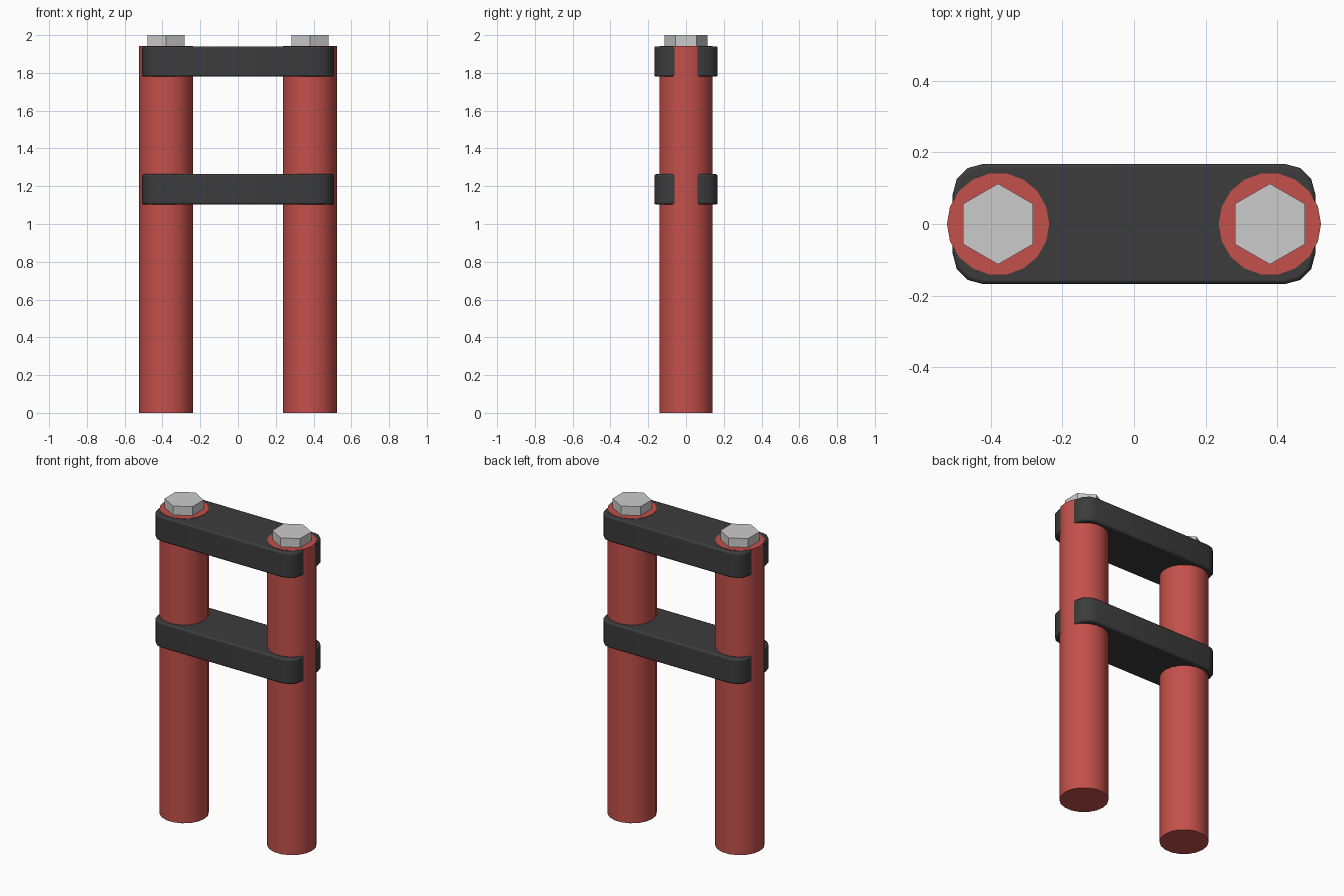
import bpy, bmesh
from math import sin, cos, pi, radians

if "Cube" in bpy.data.objects:
    bpy.data.objects.remove(bpy.data.objects["Cube"])


def material(name, rgb):
    m = bpy.data.materials.new(name)
    m.diffuse_color = (*rgb, 1)
    m.use_nodes = True
    m.node_tree.nodes["Principled BSDF"].inputs["Base Color"].default_value = m.diffuse_color
    return m


red = material("red_paint", (0.55, 0.08, 0.07))
black = material("dark_rubber", (0.045, 0.045, 0.047))


def ngon(n, r, cx=0, start=0):
    return [(cx + r * cos(start + 2 * pi * i / n), r * sin(start + 2 * pi * i / n))
            for i in range(n)]


def rounded_rect(hx, hy, r, seg=3):
    pts = []
    for k, (sx, sy) in enumerate([(1, 1), (-1, 1), (-1, -1), (1, -1)]):
        for i in range(seg + 1):
            a = (k + i / seg) * pi / 2
            pts.append((sx * (hx - r) + r * cos(a), sy * (hy - r) + r * sin(a)))
    return pts


def prism(name, outline, z0, z1, mat=None, smooth=None, bevel=0):
    bm = bmesh.new()
    base = bm.faces.new([bm.verts.new((x, y, z0)) for x, y in outline])
    ext = bmesh.ops.extrude_face_region(bm, geom=[base], use_keep_orig=True)
    top = [v for v in ext["geom"] if isinstance(v, bmesh.types.BMVert)]
    bmesh.ops.translate(bm, verts=top, vec=(0, 0, z1 - z0))
    bmesh.ops.recalc_face_normals(bm, faces=bm.faces)
    me = bpy.data.meshes.new(name)
    bm.to_mesh(me)
    bm.free()
    ob = bpy.data.objects.new(name, me)
    bpy.context.collection.objects.link(ob)
    if mat:
        me.materials.append(mat)
    if bevel:
        # soften only the top and bottom rims
        mod = ob.modifiers.new("rim_bevel", "BEVEL")
        mod.width, mod.segments = bevel, 2
        mod.limit_method, mod.angle_limit = "ANGLE", radians(60)
    if smooth:
        bpy.ops.object.select_all(action="DESELECT")
        ob.select_set(True)
        bpy.context.view_layer.objects.active = ob
        bpy.ops.object.shade_smooth_by_angle(angle=radians(smooth))
    return ob


# Uprights, each topped by a hexagonal bolt head
for side, x in (("left", -0.38), ("right", 0.38)):
    prism(f"{side}_tube", ngon(18, 0.143, x), 0, 1.943, red, smooth=35)
    prism(f"{side}_bolt_head", ngon(6, 0.113, x, pi / 2), 1.943, 2.0)

# Crossbars clamping the uprights together
for name, z in (("upper_clamp", 1.78), ("lower_clamp", 1.103)):
    prism(name, rounded_rect(0.507, 0.168, 0.085), z, z + 0.161, black, smooth=35, bevel=0.01)
